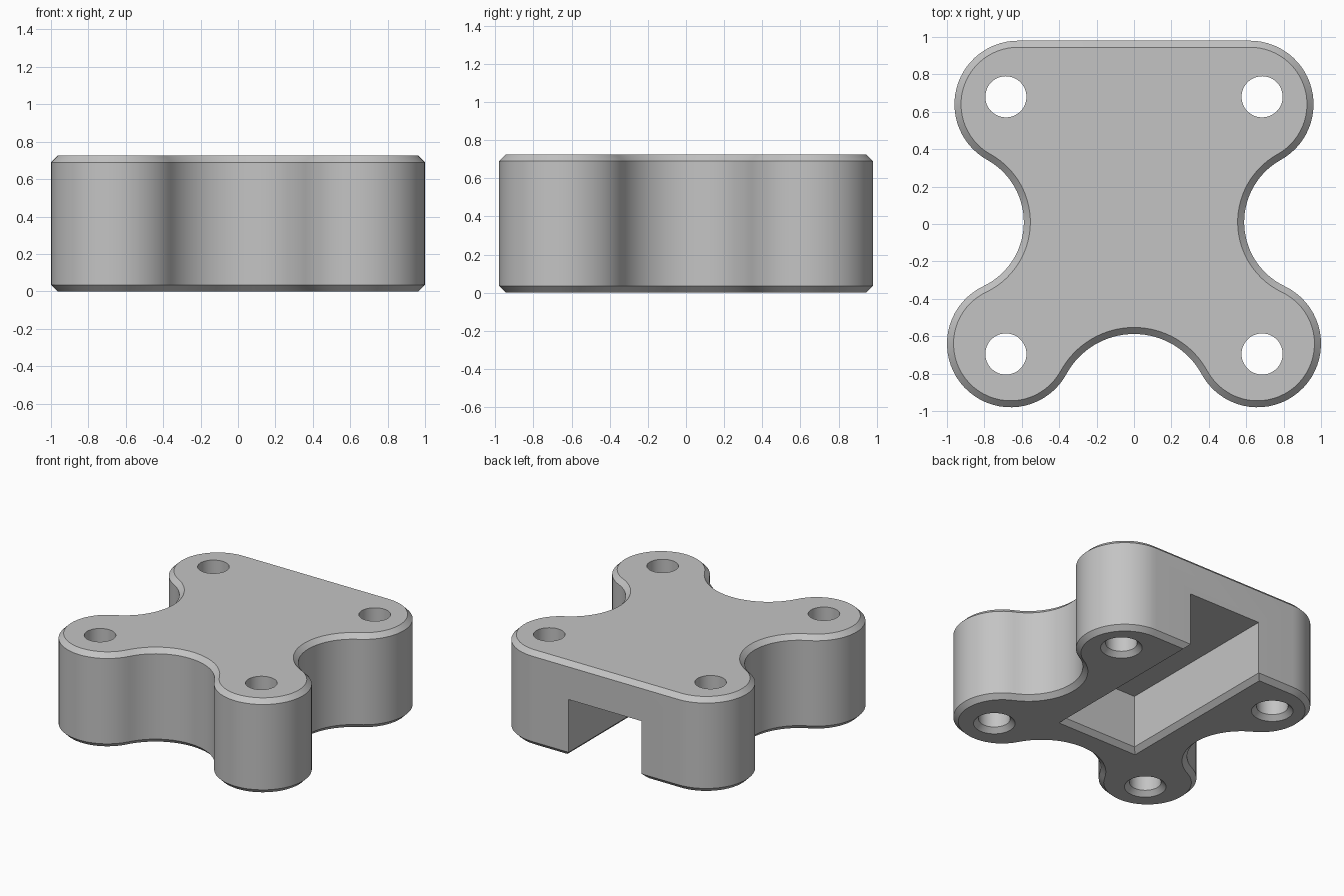
import bpy
import bmesh
from math import sin, cos, pi, tau, radians
from mathutils import Vector

HEIGHT = 0.725
BEVEL = 0.035
LOBE = 0.34
BACK = Vector((0.62, 0.64))
FRONT = Vector((0.66, -0.64))

cube = bpy.data.objects.get("Cube")
if cube:
    bpy.data.objects.remove(cube, do_unlink=True)

grey = bpy.data.materials.new("plain grey")
grey.use_nodes = True
grey.diffuse_color = (0.55, 0.55, 0.55, 1)
grey.node_tree.nodes["Principled BSDF"].inputs["Base Color"].default_value = grey.diffuse_color


def angle(a, b):
    """Direction from a to b, in radians."""
    return Vector((1, 0)).angle_signed(b - a) * -1


def tangent_centre(a, b, radius):
    """Centre of a scoop touching the lobes at a and b, left of a to b."""
    half = (b - a) / 2
    rise = ((LOBE + radius) ** 2 - half.length_squared) ** 0.5
    return a + half + Vector((-half.y, half.x)).normalized() * rise


def arc(centre, radius, start, end, steps):
    angles = [start + (end - start) * i / steps for i in range(steps + 1)]
    return [centre + radius * Vector((cos(a), sin(a))) for a in angles]


def outline(inset):
    """Four-lobed plate outline, moved inwards by inset."""
    side_r, notch_r = 0.38, 0.4116
    side = tangent_centre(FRONT, BACK, -0.0 + side_r)
    if side.x < BACK.x:
        side = FRONT + BACK - side
    notch = tangent_centre(FRONT, Vector((-FRONT.x, FRONT.y)), notch_r)
    if notch.y > FRONT.y:
        notch.y = 2 * FRONT.y - notch.y
    half = arc(BACK, LOBE - inset, pi / 2, angle(BACK, side), 28)
    half += arc(side, side_r + inset, angle(side, BACK) % tau, angle(side, FRONT) % tau, 28)[1:-1]
    half += arc(FRONT, LOBE - inset, angle(FRONT, side), angle(FRONT, notch) % tau - tau, 36)
    half += arc(notch, notch_r + inset, angle(notch, FRONT), pi / 2, 16)[1:]
    return half + [Vector((-p.x, p.y)) for p in reversed(half[:-1])]


def loft(name, levels):
    """Closed solid through a stack of (outline, z) levels."""
    bm = bmesh.new()
    rings = [[bm.verts.new((p[0], p[1], z)) for p in ring] for ring, z in levels]
    for low, high in zip(rings, rings[1:]):
        for i in range(len(low)):
            bm.faces.new((low[i - 1], low[i], high[i], high[i - 1]))
    bm.faces.new(rings[0])
    bm.faces.new(rings[-1])
    bmesh.ops.recalc_face_normals(bm, faces=bm.faces)
    mesh = bpy.data.meshes.new(name)
    bm.to_mesh(mesh)
    bm.free()
    obj = bpy.data.objects.new(name, mesh)
    bpy.context.collection.objects.link(obj)
    mesh.materials.append(grey)
    return obj


def slot_rect(grow):
    x, front, back = 0.31 + grow, -0.365 - grow, 1.2
    return [(-x, front), (x, front), (x, back), (-x, back)]


# Plate with bevelled top and bottom rims
body = loft("mounting_block", [
    (outline(BEVEL), 0), (outline(0), BEVEL),
    (outline(0), HEIGHT - BEVEL), (outline(BEVEL), HEIGHT)])

# Slot underneath, open at the back, with a bevelled mouth
over = 0.02
cutters = [loft("slot_cutter", [
    (slot_rect(BEVEL + over), -over), (slot_rect(0), BEVEL), (slot_rect(0), 0.44)])]

# Four bolt holes, countersunk from below
for x in (-0.685, 0.685):
    for y in (-0.695, 0.68):
        def circle(r):
            return arc(Vector((x, y)), r, 0, tau, 48)[:-1]
        cutters.append(loft("hole_cutter", [
            (circle(0.11 + BEVEL + over), -over), (circle(0.11), BEVEL),
            (circle(0.11), HEIGHT + over)]))

bpy.context.view_layer.objects.active = body
body.select_set(True)
for cutter in cutters:
    cutter.hide_render = True
    mod = body.modifiers.new("cut", 'BOOLEAN')
    mod.operation = 'DIFFERENCE'
    mod.solver = 'EXACT'
    mod.object = cutter
    bpy.ops.object.modifier_apply(modifier=mod.name)
    bpy.data.objects.remove(cutter, do_unlink=True)

bpy.ops.object.shade_smooth_by_angle(angle=radians(30))
